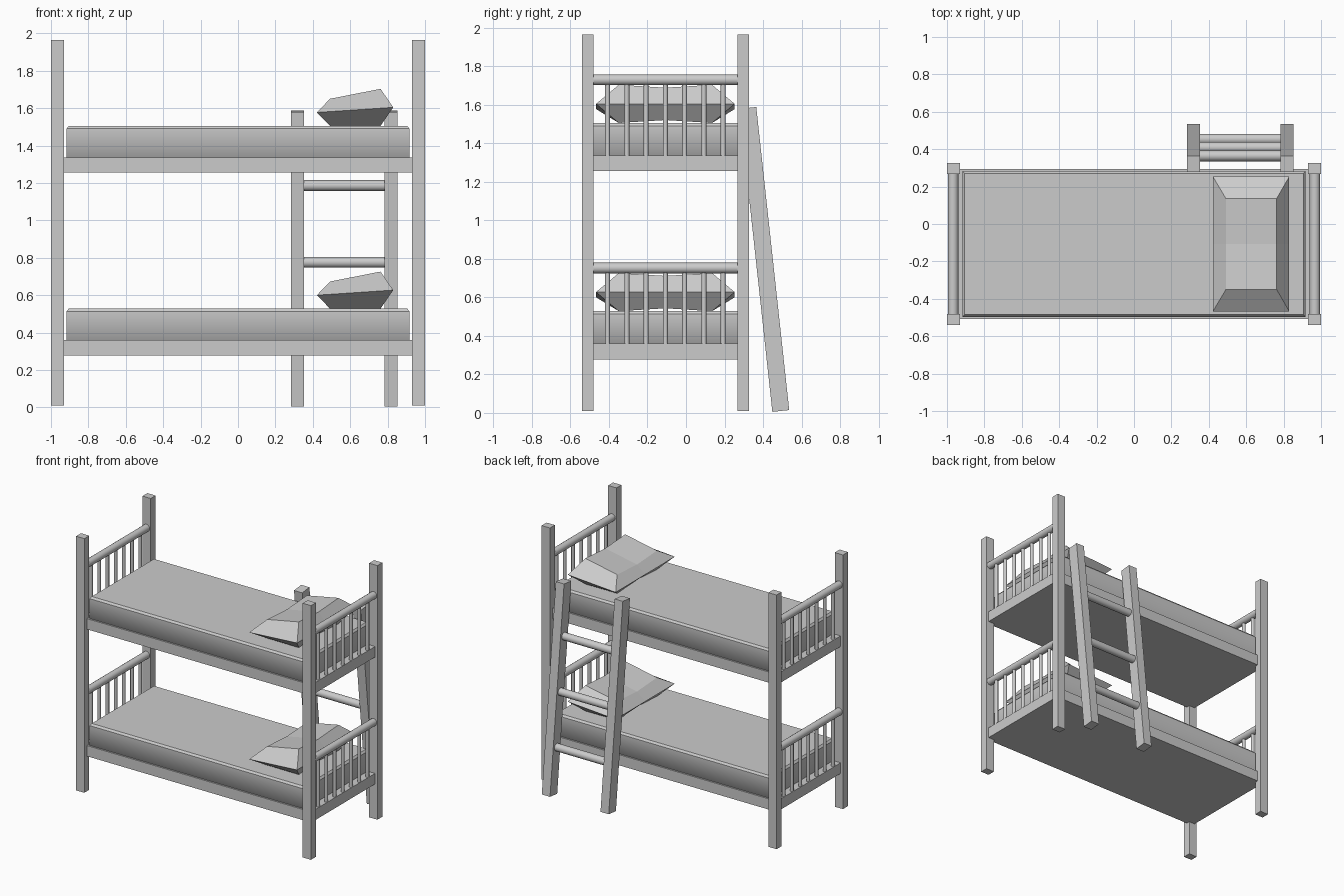
import bpy
import bmesh
import math
from mathutils import Vector, Matrix

cube = bpy.data.objects.get("Cube")
if cube:
    bpy.data.objects.remove(cube, do_unlink=True)

grey = bpy.data.materials.new("plain grey")
grey.use_nodes = True
grey.diffuse_color = (0.6, 0.6, 0.6, 1)
grey.node_tree.nodes["Principled BSDF"].inputs["Base Color"].default_value = (0.6, 0.6, 0.6, 1)

MID_Y = -0.107          # centre line of the bed
POST_X, POST_Y = 0.965, 0.404
INNER_Y = 0.374         # half the gap between the posts


def add_object(name, bm):
    bmesh.ops.recalc_face_normals(bm, faces=bm.faces[:])
    mesh = bpy.data.meshes.new(name)
    bm.to_mesh(mesh)
    bm.free()
    mesh.materials.append(grey)
    obj = bpy.data.objects.new(name, mesh)
    bpy.context.collection.objects.link(obj)
    return obj


def box(name, centre, size, tilt=0.0):
    bm = bmesh.new()
    place = Matrix.Translation(centre) @ Matrix.Rotation(tilt, 4, 'X') @ Matrix.Diagonal((*size, 1))
    bmesh.ops.create_cube(bm, size=1, matrix=place)
    return add_object(name, bm)


def rod(name, start, end, radius, sides=16):
    start, end = Vector(start), Vector(end)
    axis = end - start
    bm = bmesh.new()
    place = Matrix.Translation((start + end) / 2) @ axis.to_track_quat('Z', 'Y').to_matrix().to_4x4()
    bmesh.ops.create_cone(bm, cap_ends=True, segments=sides, radius1=radius,
                          radius2=radius, depth=axis.length, matrix=place)
    for face in bm.faces:
        face.smooth = len(face.verts) == 4
    for edge in bm.edges:
        edge.smooth = all(f.smooth for f in edge.link_faces)
    return add_object(name, bm)


def mattress(name, base):
    # Stacked rectangles: tucked underside, straight sides, narrow top chamfer
    levels = [(0.86, 0.335, 0), (0.917, 0.39, 0), (0.917, 0.39, 0.153), (0.905, 0.378, 0.168)]
    bm = bmesh.new()
    rings = [[bm.verts.new((sx * hx, MID_Y + sy * hy, base + z))
              for sx, sy in ((-1, -1), (1, -1), (1, 1), (-1, 1))] for hx, hy, z in levels]
    for low, high in zip(rings, rings[1:]):
        for i in range(4):
            j = (i + 1) % 4
            bm.faces.new((low[i], low[j], high[j], high[i]))
    bm.faces.new(rings[0])
    bm.faces.new(rings[-1])
    for face in bm.faces:
        face.smooth = True
    # Only the bottom rim of the sides is soft
    for edge in bm.edges:
        edge.smooth = all(v in rings[1] for v in edge.verts)
    return add_object(name, bm)


def pillow(name, base):
    # Cross-sections along y: tip, full, dented middle, full, tip
    seam = [(0.422, 0.24), (0.83, 0.267)]
    full = [(0.422, 0.24), (0.492, 0.168), (0.762, 0.168), (0.83, 0.267), (0.762, 0.366), (0.492, 0.313)]
    bm = bmesh.new()

    def section(half_y, seam_y, dent):
        verts = []
        for k, (x, z) in enumerate(full):
            on_seam = k in (0, 3)
            shift = 0 if on_seam else (dent if k < 3 else -dent)
            verts.append(bm.verts.new((x, MID_Y + (seam_y if on_seam else half_y), base + z + shift)))
        return verts

    rows = [section(s * 0.242, s * 0.36, d) for s, d in ((-1, 0), (0, 0.015), (1, 0))]
    for a, b in zip(rows, rows[1:]):
        for i in range(6):
            j = (i + 1) % 6
            bm.faces.new((a[i], a[j], b[j], b[i]))
    for row in (rows[0], rows[-1]):
        bm.faces.new(row[0:4])
        bm.faces.new((row[3], row[4], row[5], row[0]))
    return add_object(name, bm)


# Corner posts
for sx, side in ((1, "left"), (-1, "right")):
    for sy, end in ((-1, "front"), (1, "back")):
        box(f"{end}_{side}_post", (sx * POST_X, MID_Y + sy * POST_Y, 0.987), (0.07, 0.06, 1.956))

# Two bunks with their end railings
for level, top in (("lower", 0.36), ("upper", 1.337)):
    box(f"{level}_bed_base", (0, MID_Y, top - 0.041), (1.96, 0.804, 0.082))
    mattress(f"{level}_mattress", top)
    pillow(f"{level}_pillow", top)
    for sx, side in ((1, "left"), (-1, "right")):
        x = sx * 0.967
        rod(f"{level}_{side}_end_rail", (x, MID_Y - INNER_Y, top + 0.392),
            (x, MID_Y + INNER_Y, top + 0.392), 0.028)
        for i in range(7):
            y = MID_Y + (i - 3) * 0.1
            rod(f"{level}_{side}_baluster_{i + 1}", (x, y, top - 0.01), (x, y, top + 0.385), 0.013, 12)

# Leaning ladder
foot, head = Vector((0, 0.492, 0.01)), Vector((0, 0.321, 1.583))
lean = math.atan2(foot.y - head.y, head.z - foot.z)
for x, side in ((0.318, "right"), (0.818, "left")):
    centre = (foot + head) / 2 + Vector((x, 0, 0))
    box(f"ladder_{side}_rail", centre, (0.07, 0.088, (head - foot).length), lean)
for i in range(3):
    z = 0.366 + i * 0.41
    y = foot.lerp(head, (z - foot.z) / (head.z - foot.z)).y
    rod(f"ladder_rung_{i + 1}", (0.34, y, z), (0.796, y, z), 0.029)
